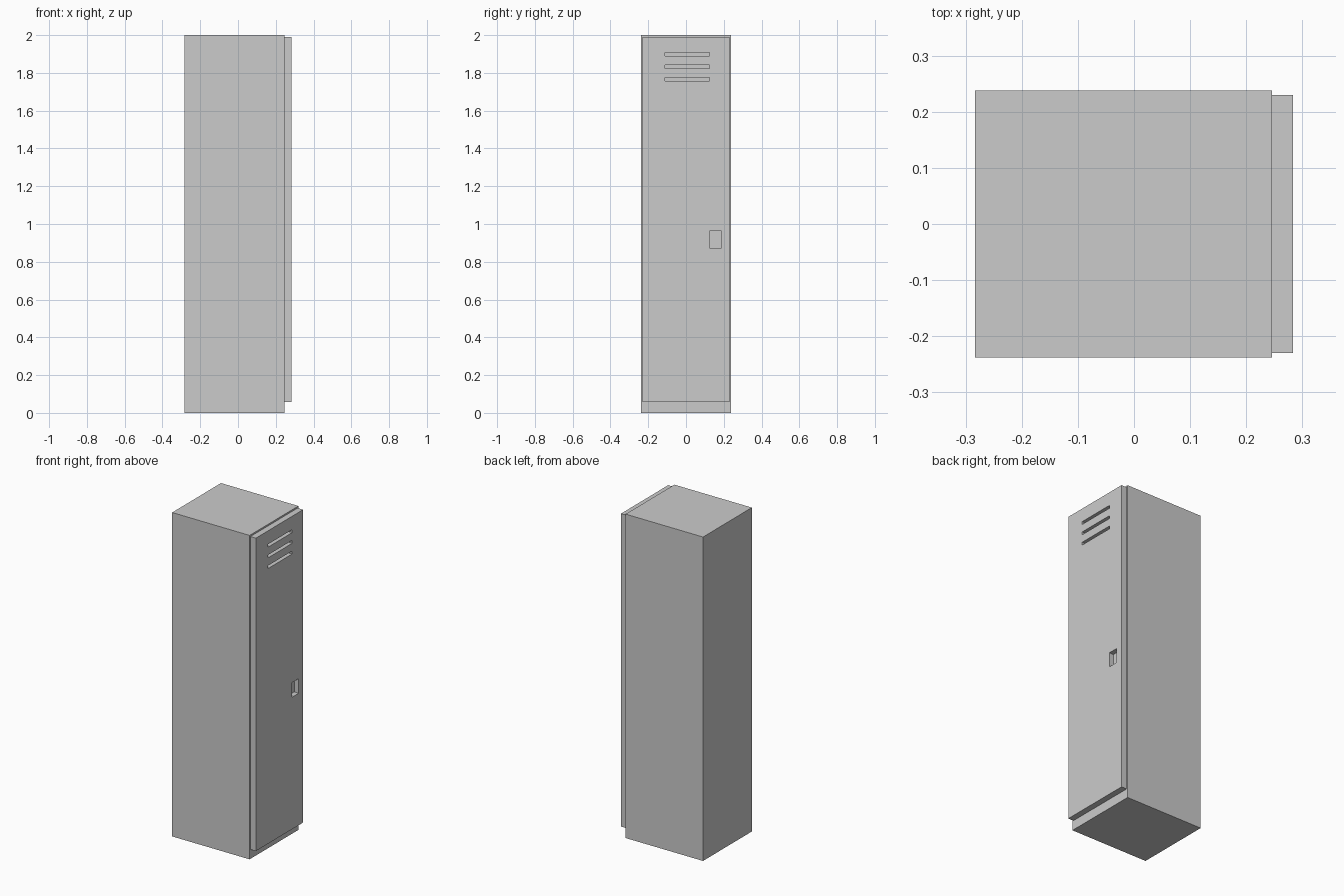
import bpy, bmesh
from mathutils import Matrix, Vector

if "Cube" in bpy.data.objects:
    bpy.data.objects.remove(bpy.data.objects["Cube"])


def boxes(name, extents):
    """One mesh object made of axis-aligned boxes given as (min, max) corners."""
    bm = bmesh.new()
    for lo, hi in extents:
        lo, hi = Vector(lo), Vector(hi)
        size = hi - lo
        bmesh.ops.create_cube(
            bm, size=1,
            matrix=Matrix.Translation((lo + hi) / 2) @ Matrix.Diagonal((*size, 1)))
    mesh = bpy.data.meshes.new(name)
    bm.to_mesh(mesh)
    bm.free()
    obj = bpy.data.objects.new(name, mesh)
    bpy.context.collection.objects.link(obj)
    return obj


BACK, SEAM, FACE = -0.283, 0.246, 0.283
RECESS = FACE - 0.03

# Cabinet body
boxes("locker_body", [((BACK, -0.238, 0), (SEAM, 0.238, 2))])

# Door standing proud of the body
door = boxes("locker_door", [((SEAM, -0.23, 0.058), (FACE, 0.23, 1.99))])

# Vent slots and finger-pull recess
cuts = [((RECESS, -0.11, z - 0.009), (FACE + 0.05, 0.124, z + 0.009))
        for z in (1.898, 1.832, 1.766)]
cuts.append(((RECESS, 0.124, 0.873), (FACE + 0.05, 0.188, 0.963)))
cutter = boxes("door_cutter", cuts)
cutter.hide_render = True
cutter.display_type = 'WIRE'

mod = door.modifiers.new("door_openings", 'BOOLEAN')
mod.operation = 'DIFFERENCE'
mod.solver = 'EXACT'
mod.object = cutter

# Bake the openings and drop the helper
bpy.context.view_layer.objects.active = door
door.select_set(True)
bpy.ops.object.modifier_apply(modifier=mod.name)
bpy.data.objects.remove(cutter)
